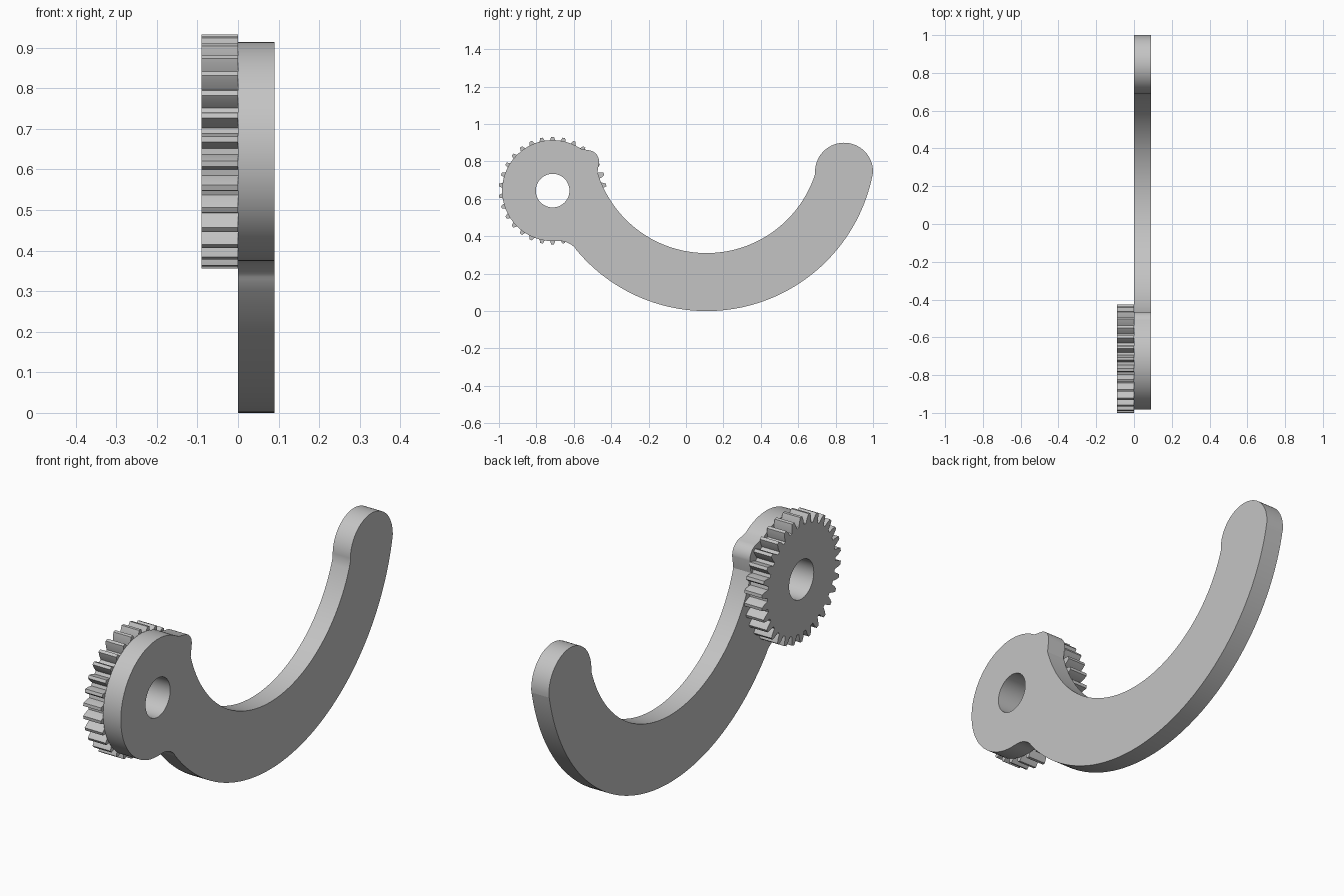
import bpy
import bmesh
from math import sin, cos, radians
from mathutils import Matrix

if "Cube" in bpy.data.objects:
    bpy.data.objects.remove(bpy.data.objects["Cube"], do_unlink=True)

steel = bpy.data.materials.new("grey_steel")
steel.use_nodes = True
GREY = (0.55, 0.55, 0.55, 1)
steel.diffuse_color = GREY
steel.node_tree.nodes["Principled BSDF"].inputs["Base Color"].default_value = GREY

PIVOT = (-0.713, 0.644)
THICK = 0.09


def arc(centre, radius, start, end, steps):
    """Points on an arc in the side plane, angles in degrees."""
    out = []
    for i in range(steps + 1):
        a = radians(start + (end - start) * i / steps)
        out.append((centre[0] + radius * cos(a), centre[1] + radius * sin(a)))
    return out


def extruded(name, loops, x_mid):
    """Fill closed loops (inner ones become holes) and extrude along x."""
    curve = bpy.data.curves.new(name, "CURVE")
    curve.dimensions = "2D"
    curve.fill_mode = "BOTH"
    curve.extrude = THICK / 2
    for loop in loops:
        spline = curve.splines.new("POLY")
        spline.points.add(len(loop) - 1)
        for p, (y, z) in zip(spline.points, loop):
            p.co = (y, z, 0, 1)
        spline.use_cyclic_u = True
    obj = bpy.data.objects.new(name, curve)
    bpy.context.collection.objects.link(obj)
    bpy.ops.object.select_all(action="DESELECT")
    obj.select_set(True)
    bpy.context.view_layer.objects.active = obj
    bpy.ops.object.convert(target="MESH")
    obj = bpy.context.view_layer.objects.active
    # stand the side profile upright: local x, y, z become y, z, x
    mesh = obj.data
    mesh.transform(Matrix(((0, 0, 1, x_mid), (1, 0, 0, 0), (0, 1, 0, 0), (0, 0, 0, 1))))
    bm = bmesh.new()
    bm.from_mesh(mesh)
    bmesh.ops.remove_doubles(bm, verts=bm.verts, dist=0.0001)
    bmesh.ops.recalc_face_normals(bm, faces=bm.faces)
    bm.to_mesh(mesh)
    bm.free()
    mesh.materials.clear()
    mesh.materials.append(steel)
    bpy.ops.object.shade_smooth_by_angle(angle=radians(25))
    return obj


hole = arc(PIVOT, 0.09, 0, 352.5, 47)

# Curved arm: outer sweep, round tip, inner sweep, shoulder bump, hub, fillet
arm = (
    arc((0.11, 0.905), 0.905, 219.5, 349, 60)
    + arc((0.845, 0.745), 0.155, -6, 178, 32)
    + arc((0.11, 0.92), 0.61, -18, -163, 56)
    + arc((-0.525, 0.80), 0.06, 0, 75, 10)
    + arc(PIVOT, 0.27, 56, 274, 60)
    + arc((-0.68, 0.255), 0.12, 94, 42, 10)
)
extruded("curved_arm", [arm, hole], THICK / 2)

# Spur gear: each tooth runs up from root to tip and back down
TEETH = 30
FLANK = ((-4.3, 0.2475), (-3.0, 0.27), (-1.4, 0.288))
tooth = FLANK + tuple((-a, r) for a, r in reversed(FLANK))
gear = []
for i in range(TEETH):
    mid = 90 + i * 360 / TEETH
    for off, r in tooth:
        a = radians(mid + off)
        gear.append((PIVOT[0] + r * cos(a), PIVOT[1] + r * sin(a)))
extruded("spur_gear", [gear, hole], -THICK / 2)
